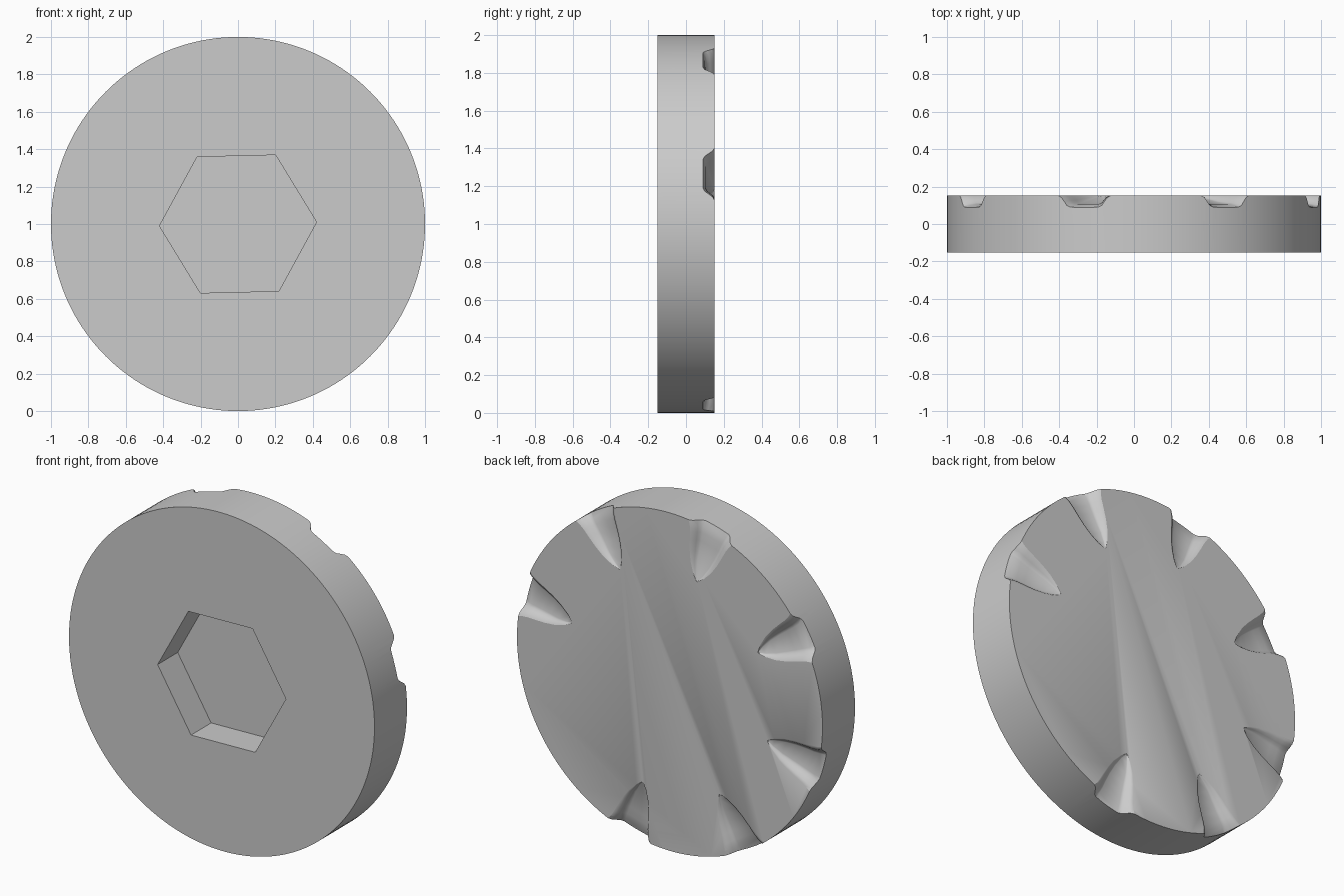
import bpy, bmesh, math
from mathutils import Vector, Matrix

cube = bpy.data.objects.get("Cube")
if cube:
    bpy.data.objects.remove(cube, do_unlink=True)

HALF = 0.152                     # half thickness of the disc
CENTRE = Vector((0, 0, 1))

grey = bpy.data.materials.new("plain grey")
grey.use_nodes = True
grey.diffuse_color = (0.6, 0.6, 0.6, 1)
grey.node_tree.nodes["Principled BSDF"].inputs["Base Color"].default_value = (0.6, 0.6, 0.6, 1)


def add_object(name, bm):
    bmesh.ops.recalc_face_normals(bm, faces=bm.faces)
    mesh = bpy.data.meshes.new(name)
    bm.to_mesh(mesh)
    bm.free()
    mesh.materials.append(grey)
    obj = bpy.data.objects.new(name, mesh)
    bpy.context.collection.objects.link(obj)
    return obj


def prism(name, sides, radius, y0, y1, turn=0.0):
    """Upright prism whose axis runs from y0 to y1."""
    bm = bmesh.new()
    place = (Matrix.Translation(CENTRE + Vector((0, (y0 + y1) / 2, 0)))
             @ Matrix.Rotation(turn, 4, 'Y') @ Matrix.Rotation(math.pi / 2, 4, 'X'))
    bmesh.ops.create_cone(bm, cap_ends=True, segments=sides, radius1=radius,
                          radius2=radius, depth=y1 - y0, matrix=place)
    return add_object(name, bm)


def cut(target, cutter):
    cutter.hide_render = True
    mod = target.modifiers.new("cut", 'BOOLEAN')
    mod.operation = 'DIFFERENCE'
    mod.solver = 'EXACT'
    mod.object = cutter
    bpy.context.view_layer.objects.active = target
    bpy.ops.object.modifier_apply(modifier=mod.name)
    bpy.data.objects.remove(cutter, do_unlink=True)


# Grip notch: radius, half width and depth of each section, from tip to rim
SECTIONS = [(0.665, 0.004, 0.003), (0.70, 0.035, 0.012), (0.76, 0.07, 0.024),
            (0.82, 0.092, 0.036), (0.88, 0.108, 0.043), (0.93, 0.12, 0.046),
            (0.965, 0.132, 0.052), (1.0, 0.152, 0.063), (1.03, 0.175, 0.08)]
# Half cross-section as fractions of width and depth
HALF_SHAPE = [(1, 0), (0.86, 0.18), (0.74, 0.55), (0.65, 0.85), (0.52, 1)]
SHAPE = HALF_SHAPE + [(-w, d) for w, d in reversed(HALF_SHAPE)]


def add_notch(bm, angle):
    out = Vector((math.cos(angle), 0, math.sin(angle)))
    side = Vector((-math.sin(angle), 0, math.cos(angle)))
    rings = []
    for radius, width, depth in SECTIONS:
        points = [(width, -0.05)] + [(w * width, d * depth) for w, d in SHAPE] + [(-width, -0.05)]
        rings.append([bm.verts.new(CENTRE + out * radius + side * w + Vector((0, HALF - d, 0)))
                      for w, d in points])
    count = len(rings[0])
    for a, b in zip(rings, rings[1:]):
        for i in range(count):
            j = (i + 1) % count
            bm.faces.new((a[i], a[j], b[j], b[i]))
    bm.faces.new(rings[0])
    bm.faces.new(rings[-1])


# Disc body
disc = prism("cap_disc", 160, 1.0, -HALF, HALF)

# Hexagonal key socket in the front
cut(disc, prism("socket_cutter", 6, 0.42, -HALF - 0.1, -HALF + 0.188,
                math.radians(90 - 1.4)))

# Seven grip notches around the back rim, one place left plain
bm = bmesh.new()
for k in range(7):
    add_notch(bm, math.radians(15.5 + 45 * k))
cut(disc, add_object("notch_cutter", bm))

# Smooth rim with crisp edges
bpy.ops.object.select_all(action='DESELECT')
disc.select_set(True)
bpy.context.view_layer.objects.active = disc
bpy.ops.object.shade_smooth_by_angle(angle=math.radians(28))
